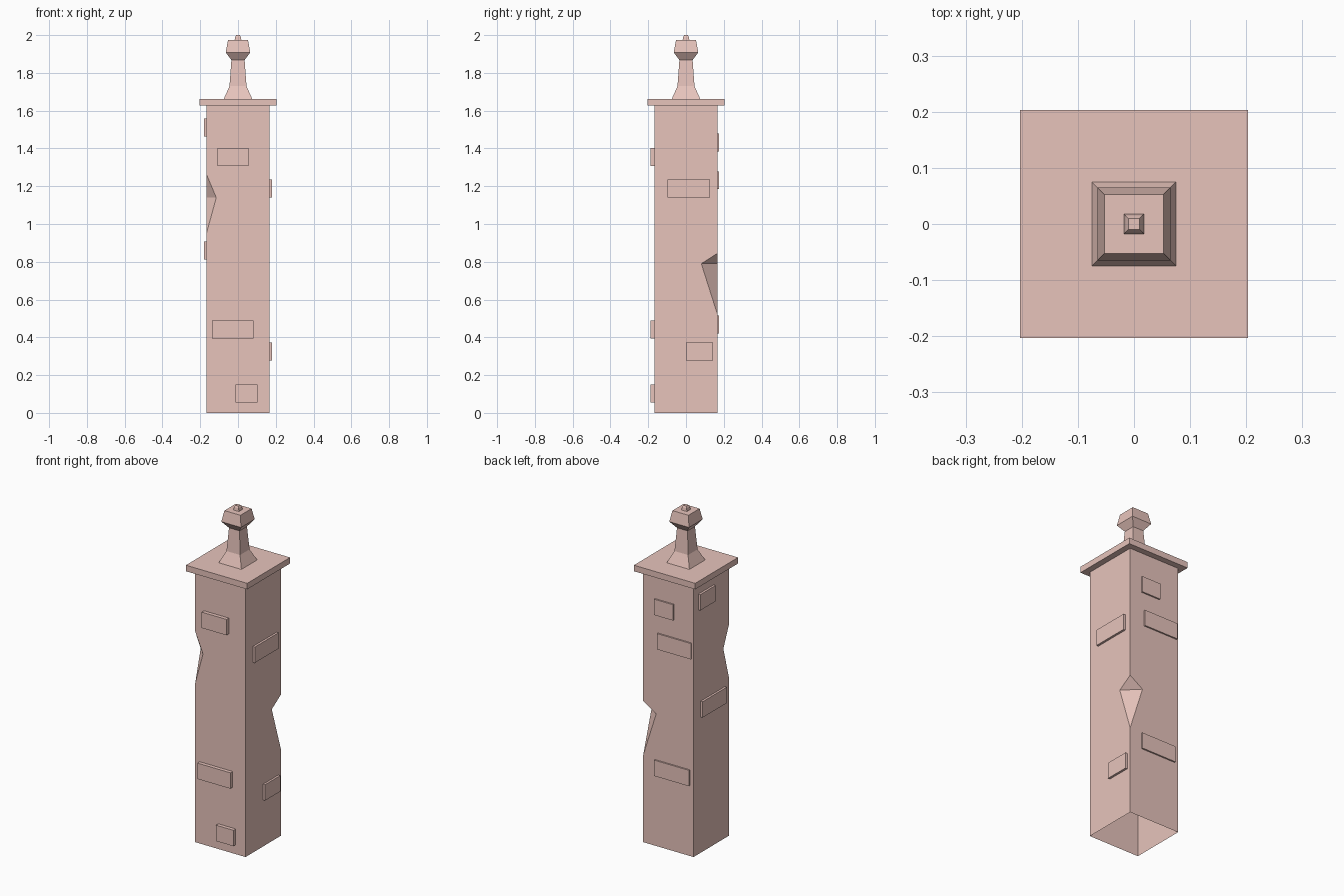
import bpy
import bmesh
from mathutils import Vector

if "Cube" in bpy.data.objects:
    bpy.data.objects.remove(bpy.data.objects["Cube"])

stone = bpy.data.materials.new("pink_stone")
stone.diffuse_color = (0.8, 0.55, 0.5, 1)
stone.use_nodes = True
stone.node_tree.nodes["Principled BSDF"].inputs["Base Color"].default_value = stone.diffuse_color
R = 0.167          # half width of the shaft
TOP = 1.627        # top of the shaft


def finish(name, bm):
    bmesh.ops.remove_doubles(bm, verts=bm.verts, dist=1e-5)
    mesh = bpy.data.meshes.new(name)
    bm.to_mesh(mesh)
    bm.free()
    mesh.materials.append(stone)
    obj = bpy.data.objects.new(name, mesh)
    bpy.context.collection.objects.link(obj)


def box(name, lo, hi):
    lo, hi = Vector(lo), Vector(hi)
    bm = bmesh.new()
    bmesh.ops.create_cube(bm, size=1)
    for v in bm.verts:
        v.co = (lo + hi) / 2 + v.co * (hi - lo)
    finish(name, bm)


def square_stack(name, profile):
    """Square rings given as (half width, z), bridged and capped on top."""
    bm = bmesh.new()
    rings = [[bm.verts.new((x * r, y * r, z)) for x, y in CORNERS] for r, z in profile]
    for a, b in zip(rings, rings[1:]):
        for i in range(4):
            j = (i + 1) % 4
            bm.faces.new((a[i], a[j], b[j], b[i]))
    bm.faces.new(rings[-1])
    finish(name, bm)


CORNERS = [(-1, -1), (1, -1), (1, 1), (-1, 1)]

# Shaft: four walls, open below, with chips broken out of two opposite corners
chips = {0: [(0.95, 0), (1.14, 0.052), (1.263, 0)],
         2: [(0.52, 0), (0.79, 0.086), (0.845, 0)]}
bm = bmesh.new()


def edge_points(corner, toward):
    a, b = Vector(CORNERS[corner]) * R, Vector(CORNERS[toward]) * R
    along = (b - a).normalized()
    steps = [(0, 0)] + chips.get(corner, []) + [(TOP, 0)]
    return [(*(a + along * cut), z) for z, cut in steps]


for i in range(4):
    j = (i + 1) % 4
    loop = edge_points(j, i) + edge_points(i, j)[::-1]
    bm.faces.new([bm.verts.new(p) for p in loop])
for c, ((z0, _), (z1, cut), (z2, _)) in chips.items():
    x, y = CORNERS[c]
    before = edge_points(c, (c - 1) % 4)[2]
    after = edge_points(c, (c + 1) % 4)[2]
    low, high = (x * R, y * R, z0), (x * R, y * R, z2)
    for tri in ((low, after, before), (before, after, high)):
        bm.faces.new([bm.verts.new(p) for p in tri])
finish("shaft", bm)

# Cap slab
box("cap_slab", (-0.203, -0.203, TOP), (0.203, 0.203, 1.663))

# Finial and its small knob
square_stack("finial", [(0.075, 1.663), (0.045, 1.73), (0.035, 1.868),
                        (0.065, 1.908), (0.053, 1.973)])
square_stack("finial_knob", [(0.018, 1.973), (0.015, 1.99), (0.01, 2.0)])

# Raised bricks: (start, end, bottom z) along each wall
H = 0.095
walls = {
    "front": [(-0.108, 0.056, 1.307), (-0.137, 0.082, 0.395), (-0.014, 0.102, 0.056)],
    "back": [(-0.036, 0.089, 1.385), (-0.155, 0.07, 1.184), (-0.142, 0.089, 0.421)],
    "right": [(-0.098, 0.127, 1.14), (0.0, 0.143, 0.278)],
    "left": [(-0.023, 0.122, 1.463), (-0.13, 0.1, 0.813)],
}
depth = {"front": (-0.189, -R), "back": (R, 0.176), "right": (R, 0.18), "left": (-0.18, -R)}
for wall, bricks in walls.items():
    d0, d1 = depth[wall]
    for n, (s, e, z) in enumerate(bricks, 1):
        if wall in ("front", "back"):
            box(f"{wall}_brick_{n}", (s, d0, z), (e, d1, z + H))
        else:
            box(f"{wall}_brick_{n}", (d0, s, z), (d1, e, z + H))
